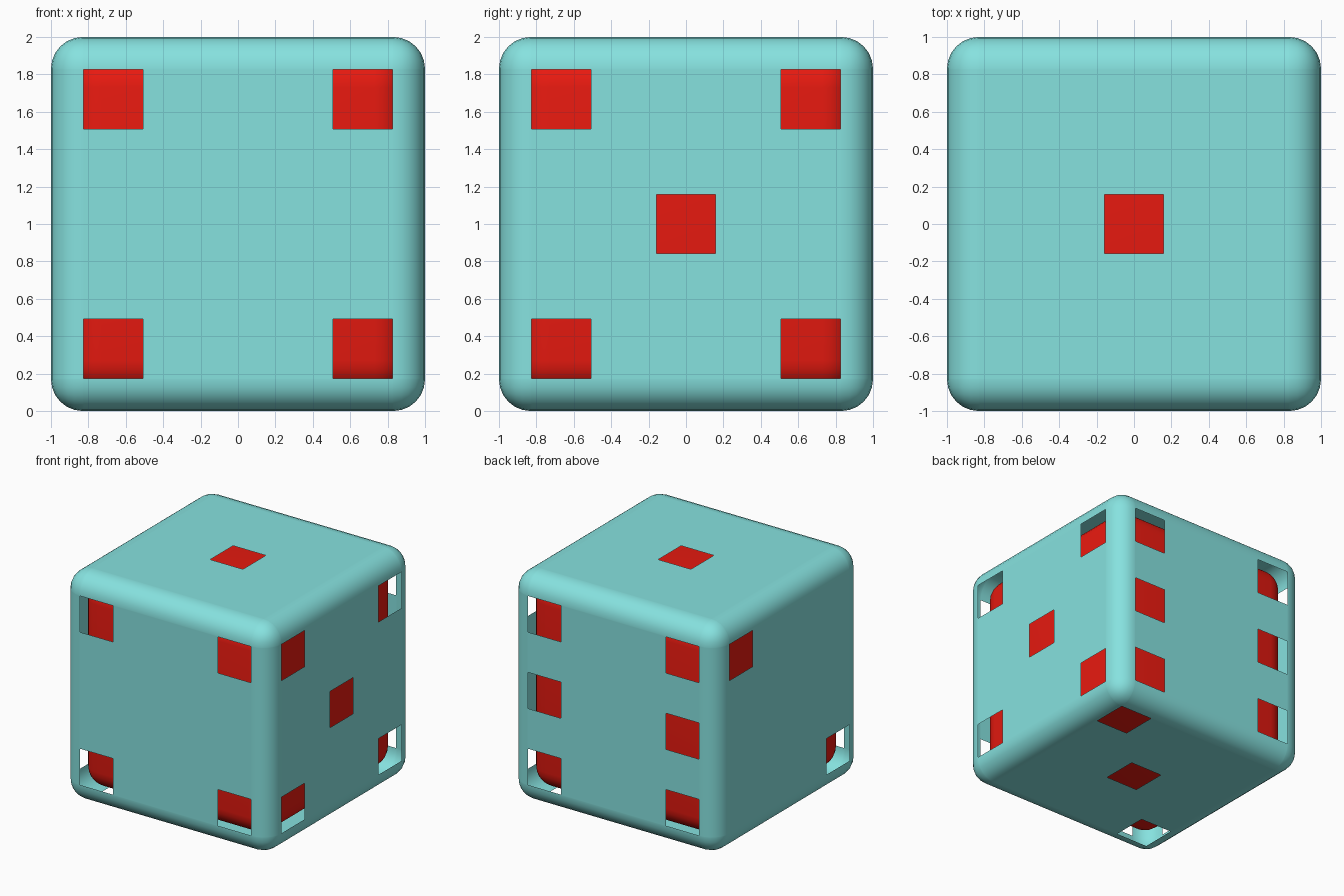
import bpy, bmesh
from mathutils import Vector

if "Cube" in bpy.data.objects:
    bpy.data.objects.remove(bpy.data.objects["Cube"])

PIP, HALF = 0.667, 0.158      # pip offset from face centre, pip half width


def material(name, colour):
    m = bpy.data.materials.new(name)
    m.diffuse_color = (*colour, 1)
    m.use_nodes = True
    m.node_tree.nodes["Principled BSDF"].inputs["Base Color"].default_value = m.diffuse_color
    return m


def rounded_cube(size, radius):
    bm = bmesh.new()
    bmesh.ops.create_cube(bm, size=size)
    bmesh.ops.bevel(bm, geom=bm.edges[:], offset=radius, offset_type='OFFSET',
                    segments=6, profile=0.5, affect='EDGES', clamp_overlap=True)
    return bm


def finish(bm, name, mat):
    mesh = bpy.data.meshes.new(name)
    bm.normal_update()
    bm.to_mesh(mesh)
    bm.free()
    ob = bpy.data.objects.new(name, mesh)
    bpy.context.collection.objects.link(ob)
    ob.location.z = 1
    mesh.materials.append(mat)
    bpy.ops.object.select_all(action='DESELECT')
    ob.select_set(True)
    bpy.context.view_layer.objects.active = ob
    bpy.ops.object.shade_smooth_by_angle()
    return ob


# pip centres for each side, in units of PIP
corners = [(a, b) for a in (-1, 1) for b in (-1, 1)]
layout = {
    (1, -1): corners,                                            # front, four (x, z)
    (1, 1): corners + [(-1, 0), (1, 0)],                         # back, six (x, z)
    (0, 1): corners + [(0, 0)],                                  # right, five (y, z)
    (0, -1): [(1, 1), (-1, -1)],                                 # left, two (y, z)
    (2, 1): [(0, 0)],                                            # top, one (x, y)
    (2, -1): [(-1, -1), (0, 0), (1, 1)],                         # bottom, three (x, y)
}

# outer thin shell: slice the sides along the pip edges, then open the pips
bm = rounded_cube(2, 0.17)
for axis in range(3):
    normal = Vector([float(i == axis) for i in range(3)])
    for c in (-PIP, 0, PIP):
        for cut in (c - HALF, c + HALF):
            bmesh.ops.bisect_plane(bm, geom=bm.verts[:] + bm.edges[:] + bm.faces[:],
                                   plane_co=normal * cut, plane_no=normal, dist=1e-5)
holes = []
for f in bm.faces:
    p = f.calc_center_median()
    for (axis, sign), pips in layout.items():
        if p[axis] * sign > 0.9999:
            u, v = [p[i] for i in range(3) if i != axis]
            if any(abs(u - a * PIP) < HALF and abs(v - b * PIP) < HALF for a, b in pips):
                holes.append(f)
bmesh.ops.delete(bm, geom=holes, context='FACES')
finish(bm, "die_shell", material("teal", (0.24, 0.76, 0.74)))

# red core seen through the pip openings
finish(rounded_cube(1.8, 0.17), "die_core", material("red", (0.8, 0.01, 0.005)))
